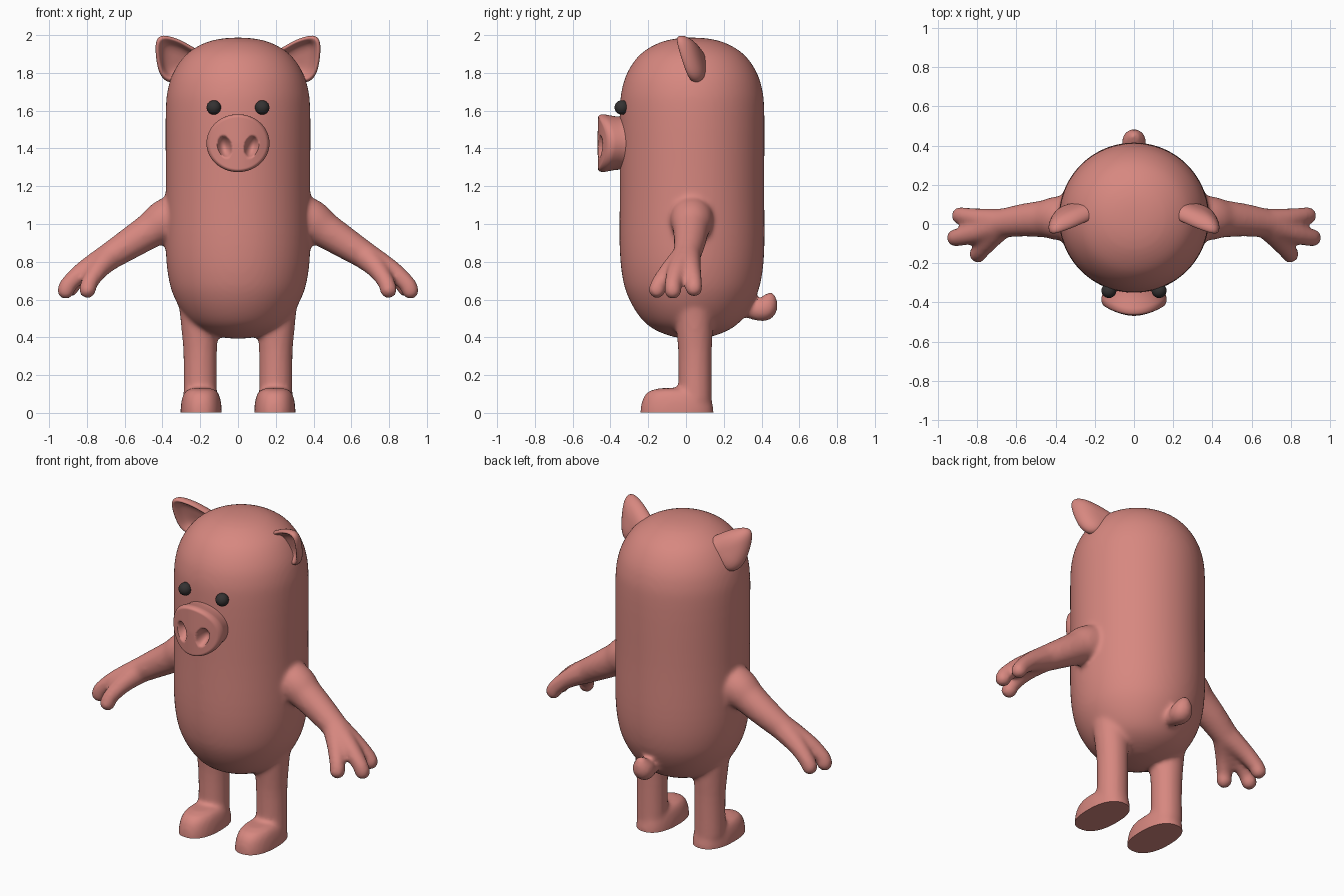
import bpy, bmesh, math
from mathutils import Vector

if "Cube" in bpy.data.objects:
    bpy.data.objects.remove(bpy.data.objects["Cube"])


def material(name, rgb):
    m = bpy.data.materials.new(name)
    m.diffuse_color = (*rgb, 1)
    m.use_nodes = True
    m.node_tree.nodes["Principled BSDF"].inputs["Base Color"].default_value = m.diffuse_color
    return m


PINK = material("pink skin", (0.68, 0.245, 0.215))
DARK = material("dark eye", (0.035, 0.032, 0.032))


def spline(pts, steps, closed=False):
    """Catmull-Rom interpolation of points with any number of values."""
    n, out = len(pts), []
    for i in range(n if closed else n - 1):
        if closed:
            q = [pts[(i + k) % n] for k in (-1, 0, 1, 2)]
        else:
            q = [pts[min(max(i + k, 0), n - 1)] for k in (-1, 0, 1, 2)]
        for s in range(steps):
            t = s / steps
            out.append([0.5 * (2 * b + (c - a) * t + (2 * a - 5 * b + 4 * c - d) * t * t
                               + (3 * b - a - 3 * c + d) * t ** 3) for a, b, c, d in zip(*q)])
    return out if closed else out + [list(pts[-1])]


def loft(bm, rings):
    """Skin a stack of equal rings and close both ends."""
    vs = [[bm.verts.new(p) for p in r] for r in rings]
    n = len(vs[0])
    faces = [bm.faces.new((a[i], a[(i + 1) % n], b[(i + 1) % n], b[i]))
             for a, b in zip(vs, vs[1:]) for i in range(n)]
    faces += [bm.faces.new(vs[0][::-1]), bm.faces.new(vs[-1])]
    bmesh.ops.recalc_face_normals(bm, faces=faces)


def limb(bm, pts, s=1, steps=10):
    """Rounded limb: balls swept along (x, y, z, radius) points."""
    for x, y, z, r in spline(pts, steps):
        ret = bmesh.ops.create_icosphere(bm, subdivisions=3, radius=r)
        bmesh.ops.translate(bm, verts=ret["verts"], vec=(s * x, y, z))


def finish(bm, name, mat, angle=60):
    me = bpy.data.meshes.new(name)
    bm.to_mesh(me)
    bm.free()
    me.materials.append(mat)
    ob = bpy.data.objects.new(name, me)
    bpy.context.collection.objects.link(ob)
    bpy.ops.object.select_all(action='DESELECT')
    ob.select_set(True)
    bpy.context.view_layer.objects.active = ob
    bpy.ops.object.shade_smooth_by_angle(angle=math.radians(angle))
    return ob


def circle(n):
    return [(math.cos(2 * math.pi * i / n), math.sin(2 * math.pi * i / n)) for i in range(n)]


# Torso: turned capsule
bm = bmesh.new()
profile = [(.004, .392), (.1, .403), (.2, .442), (.27, .5), (.332, .6), (.367, .71), (.383, .88),
           (.382, 1.2), (.383, 1.58), (.37, 1.72), (.333, 1.82), (.27, 1.902), (.18, 1.957),
           (.09, 1.981), (.004, 1.987)]
loft(bm, [[(r * c, .032 + r * s, z) for c, s in circle(64)] for r, z in spline(profile, 4)])

for s in (1, -1):
    # Legs
    limb(bm, [(.2, .048, .08, .09), (.2, .048, .3, .09), (.203, .045, .45, .098),
              (.21, .04, .62, .11)], s)
    # Feet, cut flat at the ground later
    foot = [(1.02, -.04), (1.02, .02), (.98, .06), (.9, .095), (.76, .118), (.5, .13), (.05, .133)]
    loft(bm, [[(s * .195 + .107 * k * math.copysign(abs(c) ** .85, c),
                -.048 + .19 * k * math.copysign(abs(d) ** .85, d), z) for c, d in circle(40)]
              for k, z in foot])
    # Arms with two fingers and a thumb
    wrist = (.67, .005, .835, .074)
    limb(bm, [(.26, .03, 1.06, .11), (.37, .03, 1.025, .115), (.45, .027, .975, .097),
              (.56, .02, .905, .085), wrist], s)
    limb(bm, [wrist, (.79, .025, .76, .055), (.865, .04, .695, .046), (.888, .042, .66, .046)], s)
    limb(bm, [wrist, (.81, -.045, .755, .055), (.893, -.068, .685, .046),
              (.912, -.07, .647, .046)], s)
    limb(bm, [wrist, (.735, -.075, .765, .055), (.785, -.138, .69, .045),
              (.797, -.153, .652, .046)], s)

# Tail
limb(bm, [(0, .3, .56, .05), (0, .37, .54, .05), (0, .415, .55, .064), (0, .435, .58, .05),
          (0, .445, .608, .032)])

# Fuse everything into one soft skin
body = finish(bm, "body", PINK)
mod = body.modifiers.new("fuse", 'REMESH')
mod.mode = 'VOXEL'
mod.voxel_size = .013
mod = body.modifiers.new("soften", 'SMOOTH')
mod.factor = .5
mod.iterations = 10
for m in ("fuse", "soften"):
    bpy.ops.object.modifier_apply(modifier=m)

# Flat soles
bm = bmesh.new()
bm.from_mesh(body.data)
bmesh.ops.bisect_plane(bm, geom=bm.verts[:] + bm.edges[:] + bm.faces[:], dist=1e-5,
                       plane_co=(0, 0, .003), plane_no=(0, 0, 1), clear_inner=True)
bmesh.ops.holes_fill(bm, edges=[e for e in bm.edges if e.is_boundary], sides=0)
bm.to_mesh(body.data)
bm.free()
if not body.data.materials:
    body.data.materials.append(PINK)
for p in body.data.polygons:
    p.material_index = 0
bpy.ops.object.shade_smooth_by_angle(angle=math.radians(50))

# Snout: oval plug with a bowed front and two pressed-in nostrils
rings = spline([(.92, -.27), (.92, -.36), (.97, -.41), (1, -.437), (.975, -.457), (.92, -.465)], 3)
rings += [(.92 * (1 - i / 22), -.465 - .004 * i / 22) for i in range(1, 22)]
bm = bmesh.new()
loops = []
for k, y in rings:
    loop = []
    for c, d in circle(72):
        x, z = .167 * k * c, 1.428 + .153 * k * d
        yy = y + .055 * (x / .167) ** 2
        if y < -.46:
            u, w = abs(x) - .07, z - 1.41
            q = ((u - .15 * w) / .037) ** 2 + (w / .058) ** 2
            yy += .055 * max(0, 1 - q) ** .8
        loop.append((x, yy, z))
    loops.append(loop)
loft(bm, loops)
finish(bm, "snout", PINK, 80)

# Ears: rounded triangles, domed behind and dished in front
outline = [(.19, 1.895), (.27, 1.955), (.345, 1.988), (.405, 1.995), (.434, 1.96), (.432, 1.87),
           (.41, 1.79), (.365, 1.752), (.3, 1.765), (.22, 1.82)]
section = [(.03, .052), (.4, .05), (.75, .037), (.94, .014), (1, -.01), (.95, -.031), (.86, -.035),
           (.75, -.02), (.62, .003), (.35, .015), (.03, .016)]
for s, side in ((1, "left"), (-1, "right")):
    bm = bmesh.new()
    loops = []
    for k, dy in spline(section, 2):
        loop = []
        for px, pz in spline(outline, 5, True):
            x, z = .325 + (px - .325) * k, 1.875 + (pz - 1.875) * k
            loop.append((s * x, .062 - .28 * (x - .28 + z - 1.84) + dy, z))
        loops.append(loop)
    loft(bm, loops)
    finish(bm, side + " ear", PINK, 80)

    # Eyes
    bm = bmesh.new()
    bmesh.ops.create_uvsphere(bm, u_segments=32, v_segments=16, radius=.038)
    bmesh.ops.translate(bm, verts=bm.verts, vec=Vector((s * .128, -.34, 1.617)))
    finish(bm, side + " eye", DARK)
